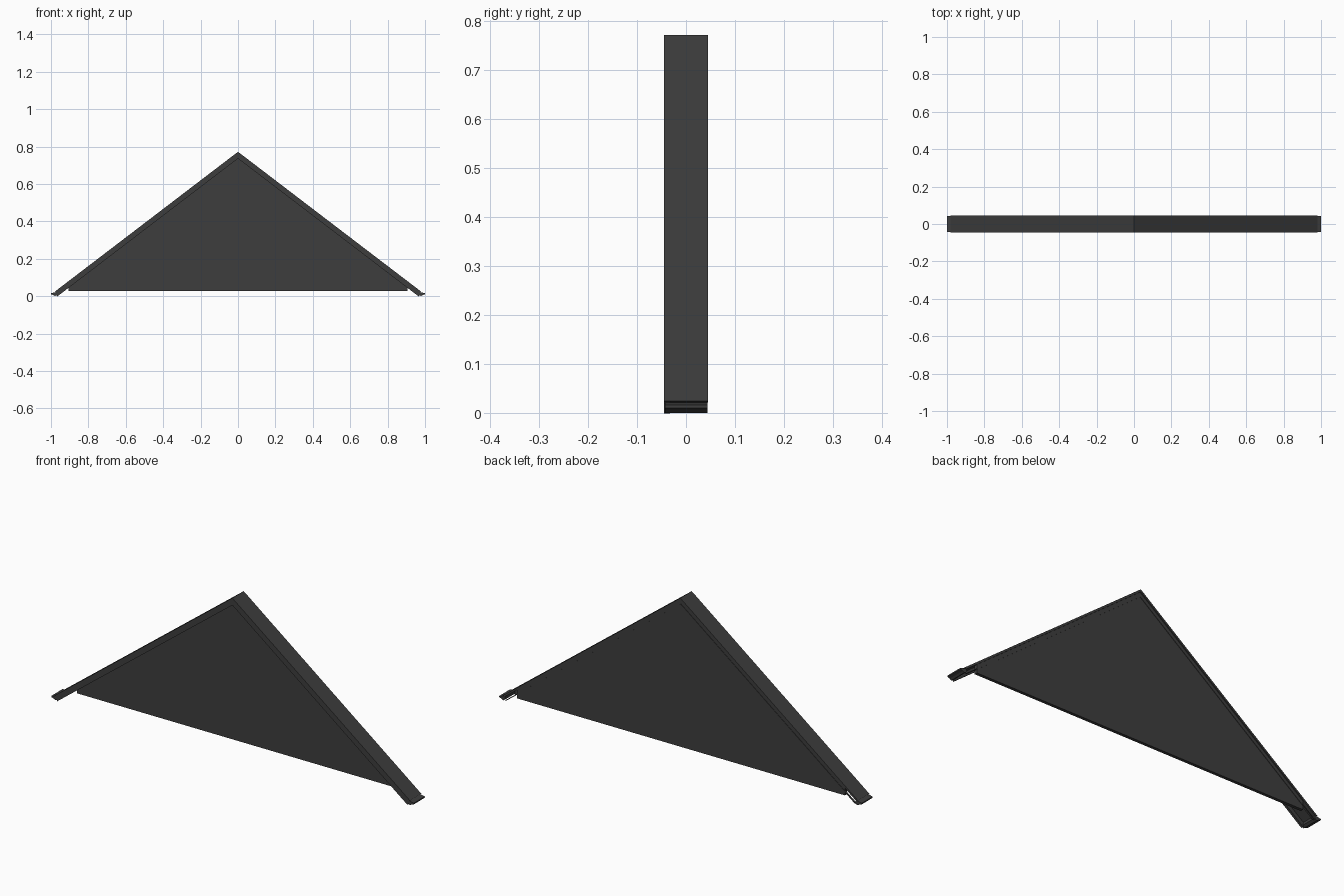
import bpy, bmesh
from mathutils import Vector

cube = bpy.data.objects.get("Cube")
if cube:
    bpy.data.objects.remove(cube, do_unlink=True)

charcoal = bpy.data.materials.new("charcoal")
charcoal.use_nodes = True
COLOUR = (0.047, 0.047, 0.047, 1)
charcoal.diffuse_color = COLOUR
charcoal.node_tree.nodes["Principled BSDF"].inputs["Base Color"].default_value = COLOUR

APEX, EAVE_X, EAVE_Z = 0.772, 0.98, 0.024
SLOPE = (APEX - EAVE_Z) / EAVE_X


def prism(name, profile, y0, y1):
    """Extrude an x-z outline from y0 to y1."""
    bm = bmesh.new()
    face = bm.faces.new([bm.verts.new((x, y0, z)) for x, z in profile])
    ext = bmesh.ops.extrude_face_region(bm, geom=[face])
    moved = [g for g in ext["geom"] if isinstance(g, bmesh.types.BMVert)]
    bmesh.ops.translate(bm, verts=moved, vec=Vector((0, y1 - y0, 0)))
    bmesh.ops.recalc_face_normals(bm, faces=bm.faces)
    mesh = bpy.data.meshes.new(name)
    bm.to_mesh(mesh)
    bm.free()
    mesh.materials.append(charcoal)
    obj = bpy.data.objects.new(name, mesh)
    bpy.context.collection.objects.link(obj)
    return obj


def roof_z(x, drop=0.0):
    return APEX - SLOPE * x - drop


def rafter(side, top, bottom, end):
    """Sloping band between two vertical drops below the roof line."""
    return [(0, roof_z(0, top)), (side * end, roof_z(end, top)),
            (side * (end - 0.012), roof_z(end - 0.012, bottom)),
            (0, roof_z(0, bottom))]


# Thin triangular gable wall near the back, with short upright ends
prism("gable_panel", [(-0.905, 0.028), (0.905, 0.028), (0.905, roof_z(0.905, 0.01)),
                      (0, roof_z(0, 0.01)), (-0.905, roof_z(0.905, 0.01))], 0.025, 0.04)

for label, side in (("left", 1), ("right", -1)):
    # Roof sheet, front barge board and slim rear trim
    prism(label + "_roof_sheet", rafter(side, 0, 0.012, EAVE_X), -0.045, 0.045)
    prism(label + "_barge_board", rafter(side, 0.002, 0.036, EAVE_X - 0.002), -0.0445, -0.033)
    prism(label + "_rear_trim", rafter(side, 0.031, 0.036, EAVE_X - 0.01), 0.034, 0.042)
    # Eave lip turned outwards at the foot of the slope
    lip = [(0.968, 0.022), (0.966, 0.008), (0.978, 0.0), (0.987, 0.006),
           (1.0, 0.01), (1.0, 0.016), (0.982, 0.02)]
    prism(label + "_eave_lip", [(side * x, z) for x, z in lip], -0.043, 0.044)
